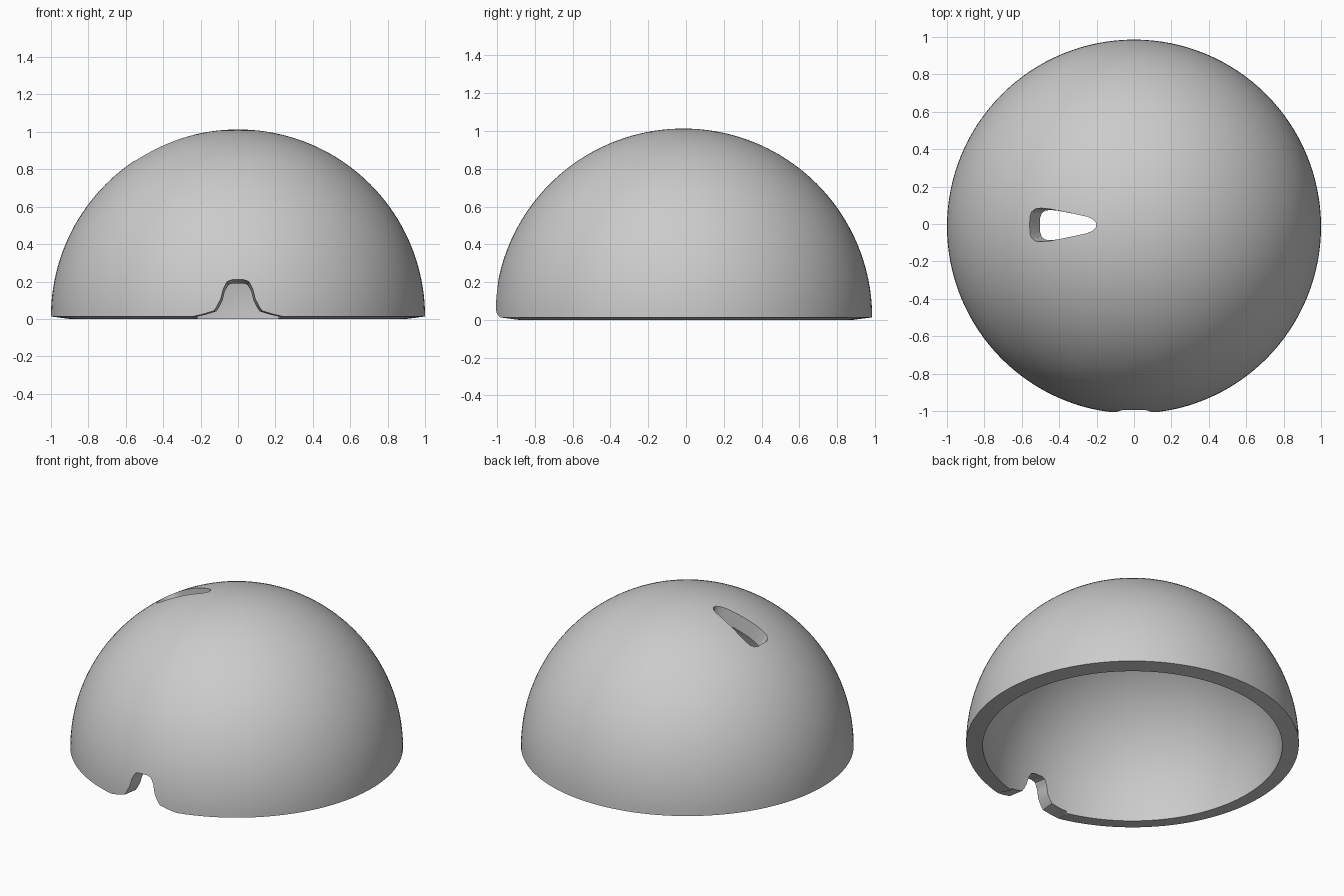
import bpy, bmesh
from math import sin, cos, pi, sqrt
from mathutils import Vector

if "Cube" in bpy.data.objects:
    bpy.data.objects.remove(bpy.data.objects["Cube"])

CENTRE = Vector((0, -0.014, 0.013))
OUTER, INNER = 1.0, 0.9


def make_object(name, bm):
    bmesh.ops.recalc_face_normals(bm, faces=bm.faces)
    me = bpy.data.meshes.new(name)
    bm.to_mesh(me)
    bm.free()
    ob = bpy.data.objects.new(name, me)
    ob.location = CENTRE
    bpy.context.collection.objects.link(ob)
    return ob


def radial_cutter(name, outline):
    """Loft an outline of directions outwards from the dome centre."""
    bm = bmesh.new()
    near = [bm.verts.new(p * 0.75) for p in outline]
    far = [bm.verts.new(p * 1.15) for p in outline]
    n = len(outline)
    for i in range(n):
        j = (i + 1) % n
        bm.faces.new((near[i], near[j], far[j], far[i]))
    bm.faces.new(near)
    bm.faces.new(far)
    bmesh.ops.triangulate(bm, faces=[f for f in bm.faces if len(f.verts) > 4])
    ob = make_object(name, bm)
    ob.hide_render = True
    return ob


# Dome shell: lathe a quarter ring whose rim slopes down to the inner edge
bm = bmesh.new()
N = 40
outer = [(OUTER * cos(pi / 2 * i / N), OUTER * sin(pi / 2 * i / N)) for i in range(N + 1)]
start = -0.0144
inner = [(INNER * cos(a), INNER * sin(a))
         for a in (start + (pi / 2 - start) * i / N for i in range(N, -1, -1))]
profile = [bm.verts.new((max(r, 0) if r > 1e-6 else 0, 0, z)) for r, z in outer + inner]
edges = [bm.edges.new(pair) for pair in zip(profile, profile[1:]) if pair != (profile[N], profile[N + 1])]
edges.append(bm.edges.new((profile[-1], profile[0])))
bmesh.ops.spin(bm, geom=profile + edges, cent=(0, 0, 0), axis=(0, 0, 1),
               angle=2 * pi, steps=128, use_duplicate=False)
bmesh.ops.remove_doubles(bm, verts=bm.verts, dist=1e-4)
dome = make_object("dome_shell", bm)

# Flared doorway notch at the front rim
half = [(0.24, -0.1), (0.24, 0.0), (0.185, 0.013), (0.13, 0.03), (0.115, 0.05),
        (0.092, 0.095), (0.078, 0.15), (0.058, 0.187), (0.032, 0.197)]
pts = half + [(-x, z) for x, z in reversed(half)]
notch = radial_cutter("notch_cutter", [Vector((x, -sqrt(1 - x * x - z * z), z)) for x, z in pts])

# Teardrop opening near the top on the left side
half = [(-0.557, 0.045), (-0.548, 0.07), (-0.528, 0.086), (-0.495, 0.09), (-0.45, 0.085),
        (-0.35, 0.066), (-0.25, 0.044), (-0.22, 0.03), (-0.204, 0.012)]
pts = half + [(x, -y) for x, y in reversed(half)]
hole = radial_cutter("teardrop_cutter",
                     [Vector((x, y + 0.009, sqrt(1 - x * x - (y + 0.009) ** 2))) for x, y in pts])

# Cut both openings, then smooth the curved skin
bpy.ops.object.select_all(action='DESELECT')
dome.select_set(True)
bpy.context.view_layer.objects.active = dome
for cutter in (notch, hole):
    mod = dome.modifiers.new(cutter.name, 'BOOLEAN')
    mod.operation = 'DIFFERENCE'
    mod.solver = 'EXACT'
    mod.object = cutter
    bpy.ops.object.modifier_apply(modifier=mod.name)
    bpy.data.objects.remove(cutter)
bpy.ops.object.shade_smooth_by_angle(angle=pi / 6)
